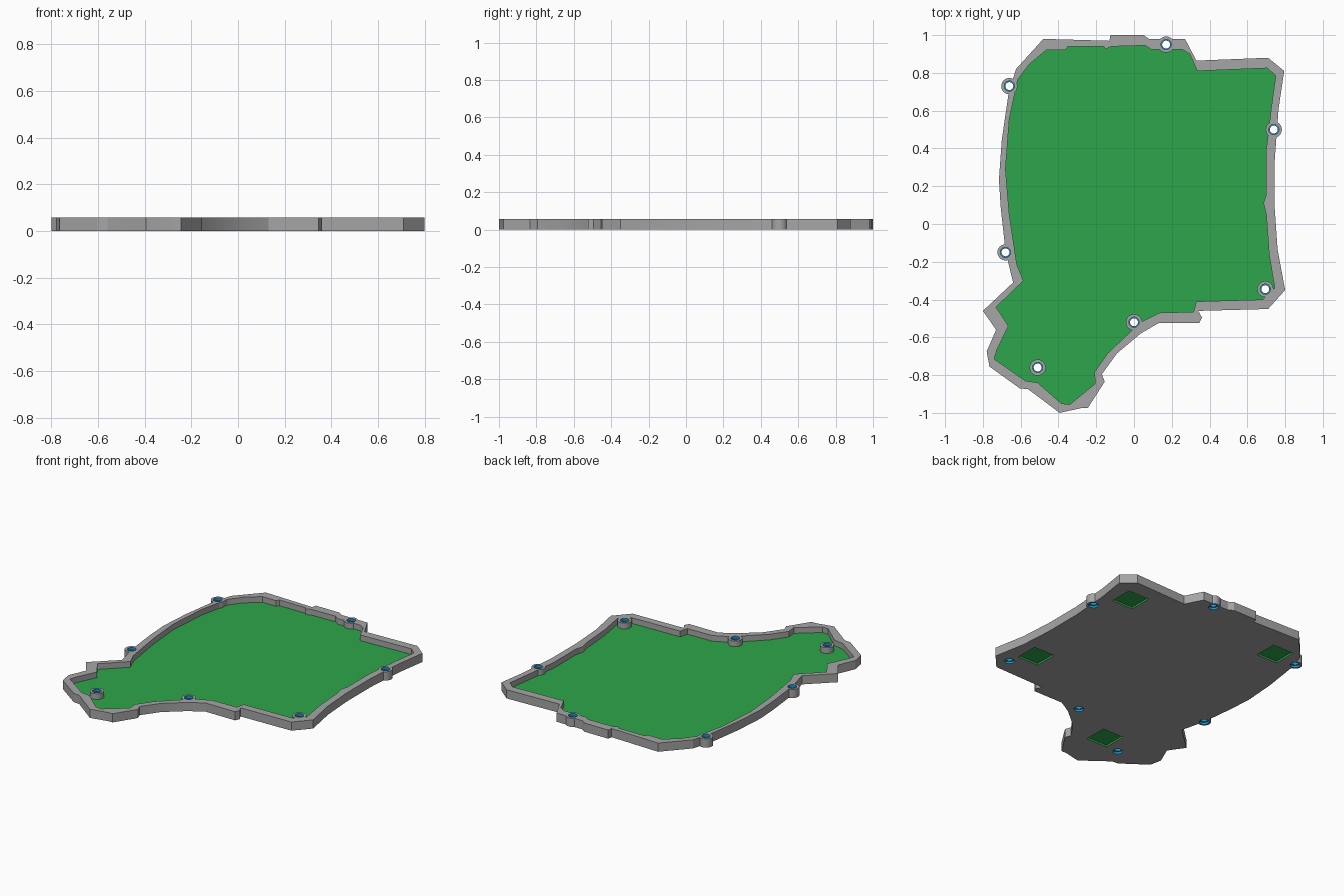
import bpy, bmesh, math

if "Cube" in bpy.data.objects:
    bpy.data.objects.remove(bpy.data.objects["Cube"])

HEIGHT, FLOOR = 0.058, 0.02
GRAY, GREEN, BLUE = 0, 1, 2

# Shared material slots
mats = []
for name, col in (("gray plastic", (0.38, 0.38, 0.38)),
                  ("green floor", (0.027, 0.38, 0.07)),
                  ("blue hole lining", (0.015, 0.30, 0.62))):
    m = bpy.data.materials.new(name)
    m.diffuse_color = (*col, 1)
    m.use_nodes = True
    m.node_tree.nodes["Principled BSDF"].inputs["Base Color"].default_value = m.diffuse_color
    mats.append(m)

# Outer edge of the tray and inner edge of its rim, clockwise
OUTER = [(-.48, .98), (-.13, .97), (-.125, 1), (.05, 1), (.08, .98), (.27, .98), (.33, .865),
         (.71, .88), (.795, .81), (.765, .61), (.745, .34), (.745, .08), (.76, -.135), (.80, -.35),
         (.71, -.45), (.34, -.46), (.36, -.495), (.345, -.525), (.13, -.525), (.035, -.58),
         (-.09, -.685), (-.17, -.795), (-.155, -.835), (-.245, -.975), (-.28, -.975), (-.395, -1),
         (-.42, -.98), (-.56, -.875), (-.605, -.87), (-.765, -.755), (-.78, -.675), (-.73, -.56),
         (-.80, -.46), (-.64, -.31), (-.68, -.145), (-.705, .08), (-.715, .235), (-.70, .445),
         (-.665, .685), (-.625, .82)]
INNER = [(-.465, .92), (-.365, .92), (-.35, .94), (-.16, .94), (-.15, .925), (-.12, .94),
         (.06, .945), (.09, .925), (.255, .925), (.295, .90), (.335, .81), (.705, .825),
         (.75, .785), (.725, .605), (.70, .395), (.70, .155), (.685, .11), (.70, .05),
         (.715, -.16), (.745, -.34), (.68, -.40), (.33, -.41), (.315, -.465), (.135, -.47),
         (.035, -.52), (-.05, -.60), (-.14, -.685), (-.21, -.785), (-.205, -.845), (-.34, -.955),
         (-.385, -.95), (-.51, -.84), (-.575, -.83), (-.74, -.715), (-.725, -.665), (-.665, -.54),
         (-.73, -.44), (-.585, -.30), (-.62, -.215), (-.66, .05), (-.68, .29), (-.66, .555),
         (-.615, .765), (-.555, .845)]
BOSSES = [(.17, .95), (-.66, .73), (-.68, -.15), (-.51, -.76), (0, -.52), (.695, -.345), (.74, .50)]
RECESSES = [(.61, .695), (.61, -.195), (-.48, .755), (-.345, -.685)]


def finish(bm, name):
    bmesh.ops.recalc_face_normals(bm, faces=bm.faces)
    me = bpy.data.meshes.new(name)
    bm.to_mesh(me)
    bm.free()
    for m in mats:
        me.materials.append(m)
    ob = bpy.data.objects.new(name, me)
    bpy.context.collection.objects.link(ob)
    return ob


def loft(name, rings, side=GRAY, bottom=GRAY):
    """Stack of matching rings, capped at both ends."""
    bm = bmesh.new()
    loops = [[bm.verts.new(p) for p in r] for r in rings]
    n = len(loops[0])
    bm.faces.new(loops[0]).material_index = bottom
    bm.faces.new(loops[-1]).material_index = side
    for a, b in zip(loops, loops[1:]):
        for i in range(n):
            j = (i + 1) % n
            bm.faces.new((a[i], a[j], b[j], b[i])).material_index = side
    return finish(bm, name)


def prism(name, pts, z0, z1, side=GRAY, bottom=GRAY):
    return loft(name, [[(x, y, z) for x, y in pts] for z in (z0, z1)], side, bottom)


def circle(c, r, n=24):
    return [(c[0] + r * math.cos(math.tau * i / n), c[1] + r * math.sin(math.tau * i / n))
            for i in range(n)]


def combine(target, tool, op):
    mod = target.modifiers.new(op, 'BOOLEAN')
    mod.operation, mod.solver, mod.object = op, 'EXACT', tool
    tool.hide_render = True
    bpy.context.view_layer.objects.active = target
    bpy.ops.object.modifier_apply(modifier=mod.name)
    bpy.data.objects.remove(tool)


# Tray with a sunken green floor
tray = prism("tray", OUTER, 0, HEIGHT)
combine(tray, prism("pocket_cutter", INNER, FLOOR, 0.1, GRAY, GREEN), 'DIFFERENCE')

# Screw bosses
for c in BOSSES:
    combine(tray, prism("boss", circle(c, 0.043), 0, HEIGHT), 'UNION')

# Stepped blue screw holes
PROFILE = [(-0.02, .030), (0.014, .030), (0.0141, .021), (0.04, .021), (0.0401, .027), (0.1, .027)]
for c in BOSSES:
    rings = [[(x, y, z) for x, y in circle(c, r)] for z, r in PROFILE]
    combine(tray, loft("hole_cutter", rings, BLUE, BLUE), 'DIFFERENCE')

# Square green recesses in the underside
S = 0.077
for x, y in RECESSES:
    sq = [(x - S, y - S), (x + S, y - S), (x + S, y + S), (x - S, y + S)]
    combine(tray, prism("recess_cutter", sq, -0.05, 0.012, GREEN, GREEN), 'DIFFERENCE')

bpy.ops.object.select_all(action='DESELECT')
tray.select_set(True)
bpy.context.view_layer.objects.active = tray
bpy.ops.object.shade_smooth_by_angle(angle=math.radians(20))
